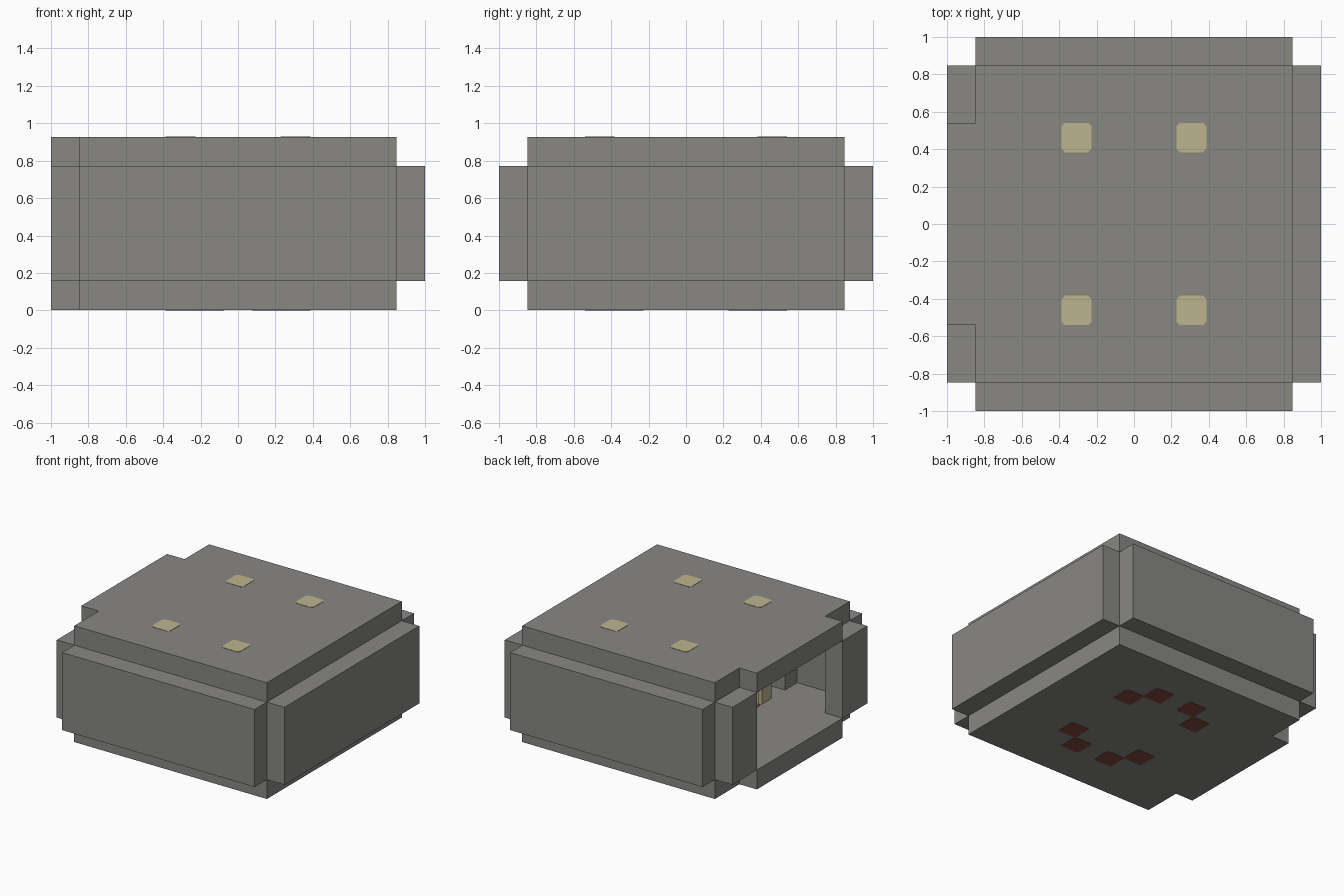
import bpy
import bmesh

cube = bpy.data.objects.get("Cube")
if cube:
    bpy.data.objects.remove(cube, do_unlink=True)

U = 2 / 13      # one block
E = 0.0025      # slight overhang of the inlaid blocks


def material(name, rgb):
    m = bpy.data.materials.new(name)
    m.use_nodes = True
    m.diffuse_color = (*rgb, 1)
    m.node_tree.nodes["Principled BSDF"].inputs["Base Color"].default_value = (*rgb, 1)
    return m


STONE = material("stone grey", (0.246, 0.243, 0.231))
SAND = material("pale sand", (0.51, 0.456, 0.275))
RED = material("brick red", (0.23, 0.067, 0.047))


def prism(name, outline, z0, z1, mat):
    """Extrude an outline given in blocks; heights are in blocks too."""
    bm = bmesh.new()
    base = bm.faces.new([bm.verts.new((x * U, y * U, z0 * U + E)) for x, y in outline])
    top = bmesh.ops.extrude_face_region(bm, geom=[base])["geom"]
    verts = [v for v in top if isinstance(v, bmesh.types.BMVert)]
    bmesh.ops.translate(bm, verts=verts, vec=(0, 0, (z1 - z0) * U))
    bmesh.ops.recalc_face_normals(bm, faces=bm.faces)
    mesh = bpy.data.meshes.new(name)
    bm.to_mesh(mesh)
    bm.free()
    mesh.materials.append(mat)
    obj = bpy.data.objects.new(name, mesh)
    bpy.context.collection.objects.link(obj)
    return obj


def block(name, x0, x1, y0, y1, z0, z1, mat):
    return prism(name, [(x0, y0), (x1, y0), (x1, y1), (x0, y1)], z0, z1, mat)


def inlay(name, x, y, z0, z1, cut, mat):
    """One-block column, a little oversized, with cut vertical corners."""
    g = E / U
    h = 0.5 + g
    c = h - cut
    pts = [(c, -h), (h, -c), (h, c), (c, h), (-c, h), (-h, c), (-h, -c), (-c, -h)]
    return prism(name, [(x + a, y + b) for a, b in pts], z0 - g, z1 + g, mat)


# Floor and roof slabs with the doorway tab on the -x side
slab = [(-5.5, -5.5), (5.5, -5.5), (5.5, 5.5), (-5.5, 5.5),
        (-5.5, 3.5), (-6.5, 3.5), (-6.5, -3.5), (-5.5, -3.5)]
prism("floor", slab, 0, 1, STONE)
prism("roof", slab, 5, 6, STONE)

# Walls
block("front_wall", -5.5, 5.5, -6.5, -5.5, 1, 5, STONE)
block("back_wall", -5.5, 5.5, 5.5, 6.5, 1, 5, STONE)
block("side_wall", 5.5, 6.5, -5.5, 5.5, 1, 5, STONE)
block("doorway_wall_front", -6.5, -5.5, -5.5, -3.5, 1, 5, STONE)
block("doorway_wall_back", -6.5, -5.5, 3.5, 5.5, 1, 5, STONE)

# Pilasters, columns reaching through the roof, and floor inlays
for sx in (-1, 1):
    for sy in (-1, 1):
        x, y = 2 * sx, 5 * sy
        block("pilaster", x - 0.5, x + 0.5, y - 0.5, y + 0.5, 1, 5, STONE)
        inlay("column", x, 3 * sy, 1, 6, 0.12, SAND)
        inlay("floor_inlay_outer", sx, 3 * sy, 0, 1, 0.06, RED)
        inlay("floor_inlay_inner", x, 2 * sy, 0, 1, 0.06, RED)
